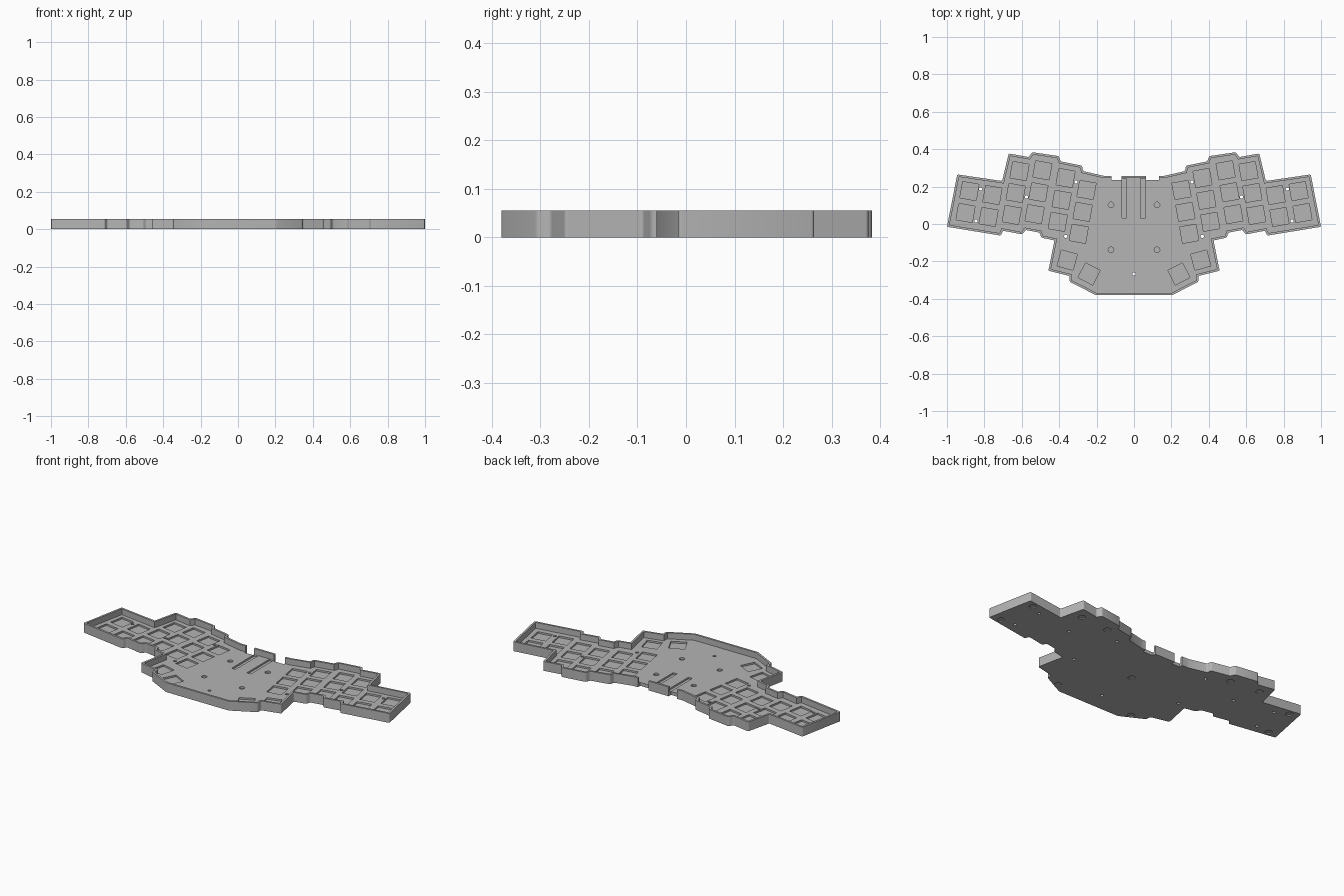
import bpy, bmesh, math
from mathutils import Vector

if "Cube" in bpy.data.objects:
    bpy.data.objects.remove(bpy.data.objects["Cube"])

HEIGHT, FLOOR, POCKET, WALL = 0.055, 0.02, 0.01, 0.012

grey = bpy.data.materials.new("plain_grey")
grey.use_nodes = True
grey.diffuse_color = (0.46, 0.46, 0.46, 1)
grey.node_tree.nodes["Principled BSDF"].inputs["Base Color"].default_value = (0.46, 0.46, 0.46, 1)


def prism(bm, points, low, high):
    """Add a closed upright prism and return its vertical edges."""
    base = bm.faces.new([bm.verts.new((p[0], p[1], low)) for p in points])
    geom = bmesh.ops.extrude_face_region(bm, geom=[base])["geom"]
    for v in geom:
        if isinstance(v, bmesh.types.BMVert):
            v.co.z = high
    return [e for v in base.verts for e in v.link_edges
            if abs(e.verts[0].co.z - e.verts[1].co.z) > 1e-5]


def finish(bm, name):
    bmesh.ops.recalc_face_normals(bm, faces=bm.faces)
    mesh = bpy.data.meshes.new(name)
    bm.to_mesh(mesh)
    bm.free()
    mesh.materials.append(grey)
    obj = bpy.data.objects.new(name, mesh)
    bpy.context.collection.objects.link(obj)
    return obj


def rect(x, y, w, h, angle=0):
    c, s = math.cos(math.radians(angle)), math.sin(math.radians(angle))
    corners = [(-w / 2, -h / 2), (w / 2, -h / 2), (w / 2, h / 2), (-w / 2, h / 2)]
    return [(x + c * a - s * b, y + s * a + c * b) for a, b in corners]


def disc(x, y, r, n=24):
    return [(x + r * math.cos(math.tau * i / n), y + r * math.sin(math.tau * i / n))
            for i in range(n)]


def inset(points, d):
    """Mitred inward offset of a clockwise outline."""
    result = []
    for i, p in enumerate(points):
        p = Vector(p)
        a = (p - Vector(points[i - 1])).normalized()
        b = (Vector(points[(i + 1) % len(points)]) - p).normalized()
        na, nb = Vector((a.y, -a.x)), Vector((b.y, -b.x))
        result.append(p + (na + nb) * d / (1 + na.dot(nb)))
    return result


def cut(target, shapes, low, high):
    bm = bmesh.new()
    for shape in shapes:
        prism(bm, shape, low, high)
    cutter = finish(bm, "cutter")
    cutter.hide_render = True
    mod = target.modifiers.new("cut", "BOOLEAN")
    mod.operation, mod.solver, mod.object = "DIFFERENCE", "EXACT", cutter
    bpy.context.view_layer.objects.active = target
    bpy.ops.object.modifier_apply(modifier=mod.name)
    bpy.data.objects.remove(cutter)


def both(points):
    return [(side * x, y) for x, y in points for side in (1, -1)]


# Stepped outline, one half then its mirror, clockwise from the back
half = [(.16, .257), (.272, .283), (.278, .312), (.392, .335), (.402, .363),
        (.545, .384), (.562, .358), (.67, .377), (.705, .23), (.945, .265),
        (1, -.015), (.712, -.062), (.70, -.036), (.597, -.056), (.58, -.032),
        (.505, -.046), (.495, -.073), (.425, -.088), (.458, -.25), (.345, -.278),
        (.345, -.308), (.205, -.38)]
outline = half + [(-x, y) for x, y in reversed(half)]

# Solid body with softened upright corners
bm = bmesh.new()
uprights = prism(bm, outline, 0, HEIGHT)
bmesh.ops.bevel(bm, geom=uprights, offset=.007, segments=3, profile=.5, affect="EDGES")
tray = finish(bm, "keyboard_tray")

# Hollow above the floor
cut(tray, [inset(outline, WALL)], FLOOR, HEIGHT + .1)

# Switch pockets: finger columns (x, y of the top key, count) and thumb keys
keys = [(x + .0207 * i, y - .1172 * i, 10)
        for x, y, n in [(.88, .176, 2), (.757, .155, 2), (.612, .283, 3),
                        (.49, .287, 3), (.366, .246, 3), (.254, .182, 3)]
        for i in range(n)]
keys += [(.357, -.193, 15), (.24, -.267, 27)]
pockets = [rect(s * x, y, .088, .088, s * a) for x, y, a in keys for s in (1, -1)]

# Long cable slots and four round seats in the floor
pockets += [rect(x, .138, .026, .21) for x in (-.052, .048)]
pockets += [disc(x, y, .015) for x, y in both([(.123, .102), (.123, -.138)])]
cut(tray, pockets, POCKET, FLOOR + .02)

# Port openings through the back wall
cut(tray, [rect(-.094, .26, .054, .05), rect(.1, .26, .07, .05)], -.05, HEIGHT + .1)

# Screw holes
screws = both([(.82, .187), (.845, .016), (.575, .144), (.31, .225), (.365, -.066)])
cut(tray, [disc(x, y, .009, 16) for x, y in screws + [(0, -.267)]], -.05, HEIGHT)

# Shallow foot recesses underneath
feet = both([(.255, -.33), (.62, .305), (.935, .005), (.895, .225), (.43, .29)])
cut(tray, [disc(x, y, .02) for x, y in feet + [(0, -.02)]], -.05, .006)

# Smooth rounded corners, crisp edges elsewhere
bpy.ops.object.select_all(action="DESELECT")
tray.select_set(True)
bpy.context.view_layer.objects.active = tray
bpy.ops.object.shade_smooth_by_angle(angle=math.radians(35))
